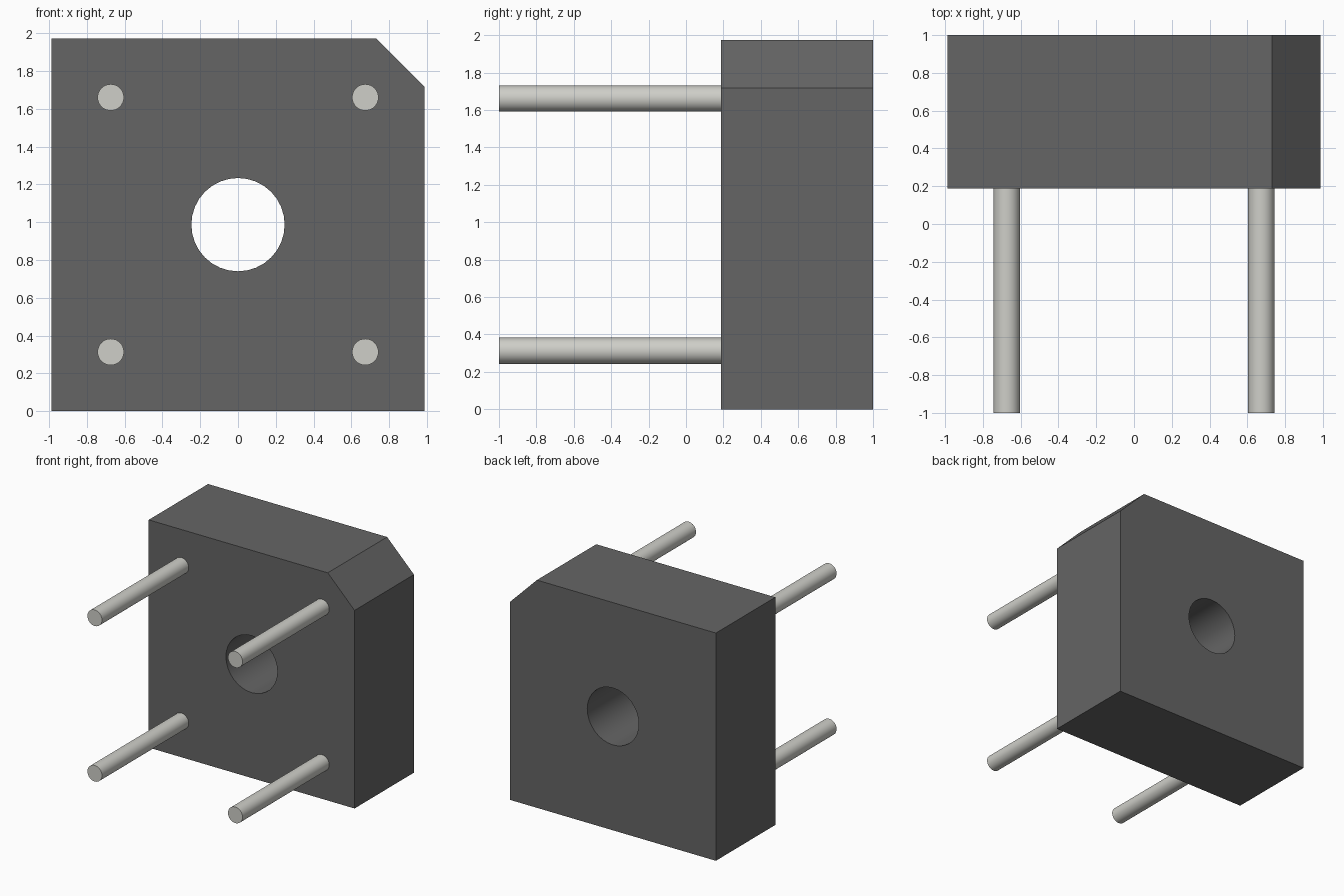
import bpy, bmesh
from math import radians

if "Cube" in bpy.data.objects:
    bpy.data.objects.remove(bpy.data.objects["Cube"])

HALF, CUT = 0.987, 0.257          # half width of the body, corner chamfer
FRONT, BACK = 0.187, 1.0          # body depth along y
HOLE_R, PIN_R, PIN_OFF = 0.247, 0.07, 0.674


def material(name, color):
    m = bpy.data.materials.new(name)
    m.diffuse_color = (*color, 1)
    m.use_nodes = True
    m.node_tree.nodes["Principled BSDF"].inputs["Base Color"].default_value = m.diffuse_color
    return m


def cylinder_y(name, x, z, r, y0, y1):
    bpy.ops.mesh.primitive_cylinder_add(
        vertices=32, radius=r, depth=y1 - y0,
        location=(x, (y0 + y1) / 2, z), rotation=(radians(90), 0, 0))
    bpy.context.object.name = name
    return bpy.context.object


def smooth(obj):
    bpy.ops.object.select_all(action='DESELECT')
    obj.select_set(True)
    bpy.context.view_layer.objects.active = obj
    bpy.ops.object.shade_smooth_by_angle(angle=radians(30))


dark = material("dark_plastic", (0.13, 0.13, 0.13))
metal = material("pin_metal", (0.62, 0.62, 0.58))

# Body: square block with one chamfered corner, extruded along y
top = 2 * HALF
profile = [(-HALF, 0), (HALF, 0), (HALF, top - CUT), (HALF - CUT, top), (-HALF, top)]
bm = bmesh.new()
face = bm.faces.new([bm.verts.new((x, FRONT, z)) for x, z in profile])
ext = bmesh.ops.extrude_face_region(bm, geom=[face])["geom"]
bmesh.ops.translate(bm, vec=(0, BACK - FRONT, 0),
                    verts=[v for v in ext if isinstance(v, bmesh.types.BMVert)])
bmesh.ops.recalc_face_normals(bm, faces=bm.faces)
mesh = bpy.data.meshes.new("body")
bm.to_mesh(mesh)
bm.free()
body = bpy.data.objects.new("body", mesh)
bpy.context.collection.objects.link(body)
mesh.materials.append(dark)

# Central through hole
cutter = cylinder_y("hole_cutter", 0, HALF, HOLE_R, FRONT - 0.2, BACK + 0.2)
cutter.data.materials.append(dark)
cutter.hide_render = True
mod = body.modifiers.new("hole", 'BOOLEAN')
mod.operation, mod.solver, mod.object = 'DIFFERENCE', 'EXACT', cutter
bpy.context.view_layer.objects.active = body
bpy.ops.object.modifier_apply(modifier=mod.name)
bpy.data.objects.remove(cutter)
smooth(body)

# Four pins out of the front face
for side, sx in (("left", -1), ("right", 1)):
    for level, sz in (("lower", -1), ("upper", 1)):
        pin = cylinder_y(f"pin_{level}_{side}", sx * PIN_OFF, HALF + sz * PIN_OFF,
                         PIN_R, -1.0, FRONT)
        pin.data.materials.append(metal)
        smooth(pin)
